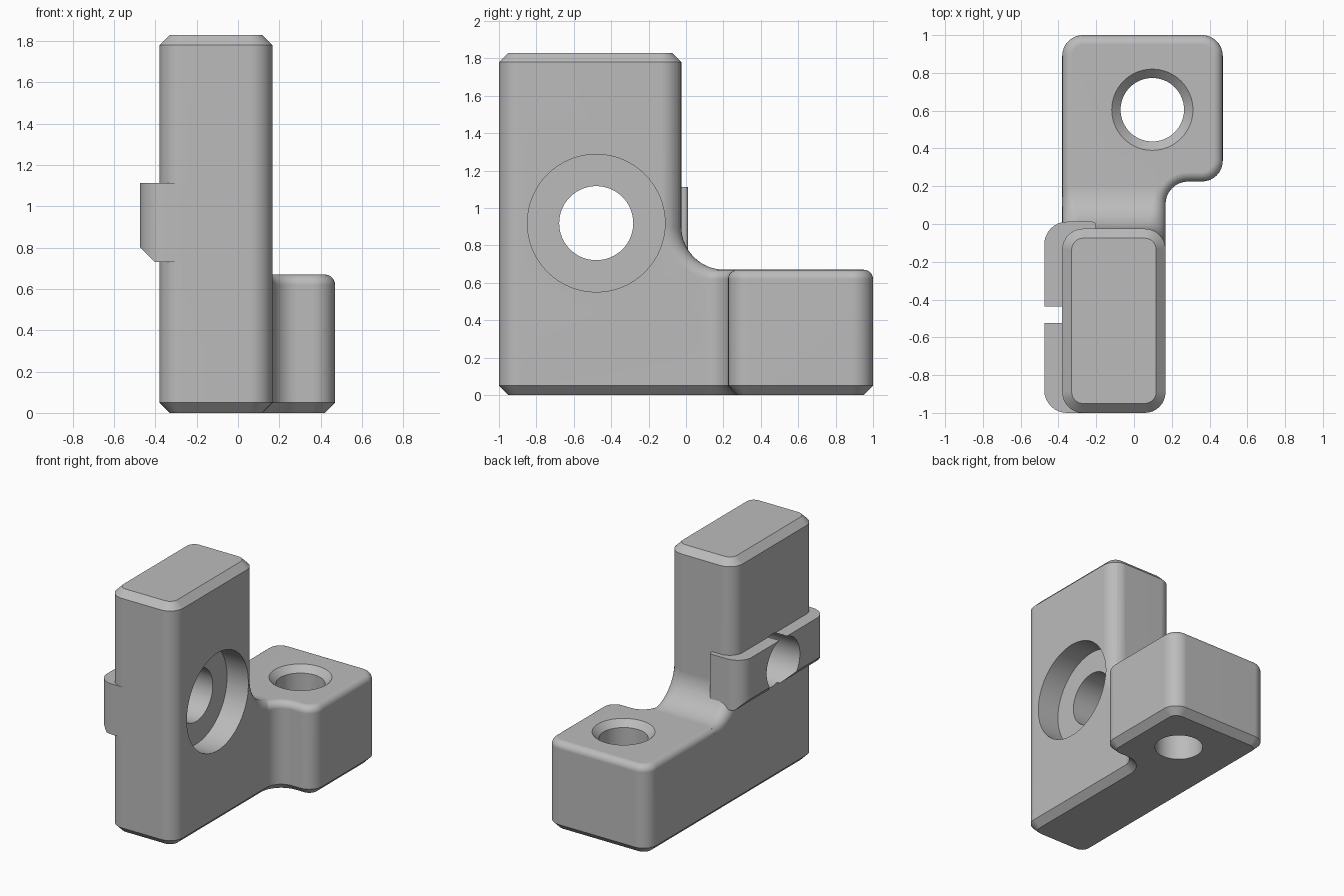
import bpy
import bmesh
from math import sin, cos, pi, radians
from mathutils import Vector, Matrix

if "Cube" in bpy.data.objects:
    bpy.data.objects.remove(bpy.data.objects["Cube"], do_unlink=True)

grey = bpy.data.materials.new("plain_grey")
grey.use_nodes = True
grey.diffuse_color = (0.5, 0.5, 0.5, 1)
grey.node_tree.nodes["Principled BSDF"].inputs["Base Color"].default_value = grey.diffuse_color


def make_object(name, bm):
    bmesh.ops.recalc_face_normals(bm, faces=bm.faces)
    mesh = bpy.data.meshes.new(name)
    bm.to_mesh(mesh)
    bm.free()
    mesh.materials.append(grey)
    obj = bpy.data.objects.new(name, mesh)
    bpy.context.collection.objects.link(obj)
    return obj


def outline(corners, inset, steps=8):
    """Counter-clockwise outline with rounded corners, offset inwards."""
    points = []
    for i, (x, y, r) in enumerate(corners):
        p = Vector((x, y))
        a = (p - Vector(corners[i - 1][:2])).normalized()
        b = (Vector(corners[(i + 1) % len(corners)][:2]) - p).normalized()
        turn = 1 if a.cross(b) > 0 else -1
        p += inset * (Vector((-a.y, a.x)) + Vector((-b.y, b.x)))
        r -= turn * inset
        centre = p - a * r + b * r
        for k in range(steps + 1):
            t = k / steps * pi / 2
            points.append(centre - b * r * cos(t) + a * r * sin(t))
    return points


def loft(name, rings):
    """Skin a stack of closed rings and cap both ends."""
    bm = bmesh.new()
    rows = [[bm.verts.new(p) for p in ring] for ring in rings]
    n = len(rows[0])
    for low, high in zip(rows, rows[1:]):
        for i in range(n):
            j = (i + 1) % n
            bm.faces.new((low[i], low[j], high[j], high[i]))
    bm.faces.new(rows[0][::-1])
    bm.faces.new(rows[-1])
    return make_object(name, bm)


def slab(name, corners, layers):
    return loft(name, [[(p.x, p.y, z) for p in outline(corners, inset)]
                       for inset, z in layers])


def cylinder(name, centre, top_radius, bottom_radius, depth, sideways=False):
    bm = bmesh.new()
    turn = Matrix.Rotation(pi / 2, 4, 'Y') if sideways else Matrix()
    bmesh.ops.create_cone(bm, cap_ends=True, segments=64, radius1=bottom_radius,
                          radius2=top_radius, depth=depth,
                          matrix=Matrix.Translation(centre) @ turn)
    return make_object(name, bm)


def combine(target, other, operation):
    mod = target.modifiers.new(operation.lower(), 'BOOLEAN')
    mod.operation = operation
    mod.solver = 'EXACT'
    mod.object = other
    bpy.context.view_layer.objects.active = target
    bpy.ops.object.modifier_apply(modifier=mod.name)
    bpy.data.objects.remove(other, do_unlink=True)


LEFT, RIGHT, PAD = -0.38, 0.167, 0.47
BACK, FLOOR, TOP = -0.025, 0.67, 1.83
CORNER, EDGE = 0.11, 0.05

# Base: offset pad in plan, chamfered below and rounded on top
base_plan = [(LEFT, -1, CORNER), (RIGHT, -1, CORNER), (RIGHT, 0.225, 0.12),
             (PAD, 0.225, CORNER), (PAD, 1, CORNER), (LEFT, 1, CORNER)]
round_over = [(EDGE * (1 - cos(k * pi / 12)), FLOOR - EDGE + EDGE * sin(k * pi / 12))
              for k in range(7)]
body = slab("angle_bracket", base_plan, [(EDGE, 0), (0, EDGE)] + round_over)

# Upright with chamfered top
column_plan = [(LEFT, -1, CORNER), (RIGHT, -1, CORNER),
               (RIGHT, BACK, CORNER), (LEFT, BACK, CORNER)]
upright = slab("upright", column_plan, [(0, 0.3), (0, TOP - EDGE), (EDGE, TOP)])

# Curved web joining the upright to the base, its side rounding easing between both
web_radius = 0.23
rings = []
for s in range(17):
    f = s / 16
    t = f * pi / 2
    r = CORNER + (EDGE - CORNER) * f
    section = [(LEFT, 0.25), (RIGHT, 0.25)]
    for k in range(9):
        a = k / 8 * pi / 2
        section.append((RIGHT - r + r * cos(a), r - r * sin(a)))
    section += [(LEFT + RIGHT - x, d) for x, d in section[:1:-1]]
    rings.append([(x, BACK + web_radius - (web_radius + d) * cos(t),
                   FLOOR + web_radius - (web_radius + d) * sin(t)) for x, d in section])
web = loft("web", rings)

# Locating rail on the side, with its lower outer edge cut at an angle
rail_plan = [(-0.475, -1, 0.12), (-0.2, -1, 0.02), (-0.2, 0.012, 0.02), (-0.475, 0.012, 0.12)]
rail = slab("rail", rail_plan, [(0, 0.731), (0, 1.112)])
bm = bmesh.new()
bm.from_mesh(rail.data)
bmesh.ops.bisect_plane(bm, geom=bm.verts[:] + bm.edges[:] + bm.faces[:],
                       plane_co=(-0.475, 0, 0.803), plane_no=(-1, 0, -1), clear_outer=True)
bmesh.ops.holes_fill(bm, edges=[e for e in bm.edges if e.is_boundary])
bmesh.ops.recalc_face_normals(bm, faces=bm.faces)
bm.to_mesh(rail.data)
bm.free()

for part in (upright, web, rail):
    combine(body, part, 'UNION')

# Cross bore with counterbore, and countersunk vertical bore
cutters = [
    cylinder("cross_bore", (0, -0.48, 0.919), 0.198, 0.198, 2, True),
    cylinder("counterbore", (RIGHT + 0.32, -0.48, 0.919), 0.368, 0.368, 1, True),
    cylinder("pad_bore", (0.097, 0.605, 0.4), 0.168, 0.168, 2),
    cylinder("countersink", (0.097, 0.605, FLOOR), 0.262, 0.168, 0.094),
]
for cutter in cutters:
    combine(body, cutter, 'DIFFERENCE')

# Smooth curved faces, keep edges crisp
bpy.ops.object.select_all(action='DESELECT')
body.select_set(True)
bpy.context.view_layer.objects.active = body
bpy.ops.object.shade_smooth_by_angle(angle=radians(30))
normals = body.modifiers.new("face_weighted_normals", 'WEIGHTED_NORMAL')
normals.keep_sharp = True
